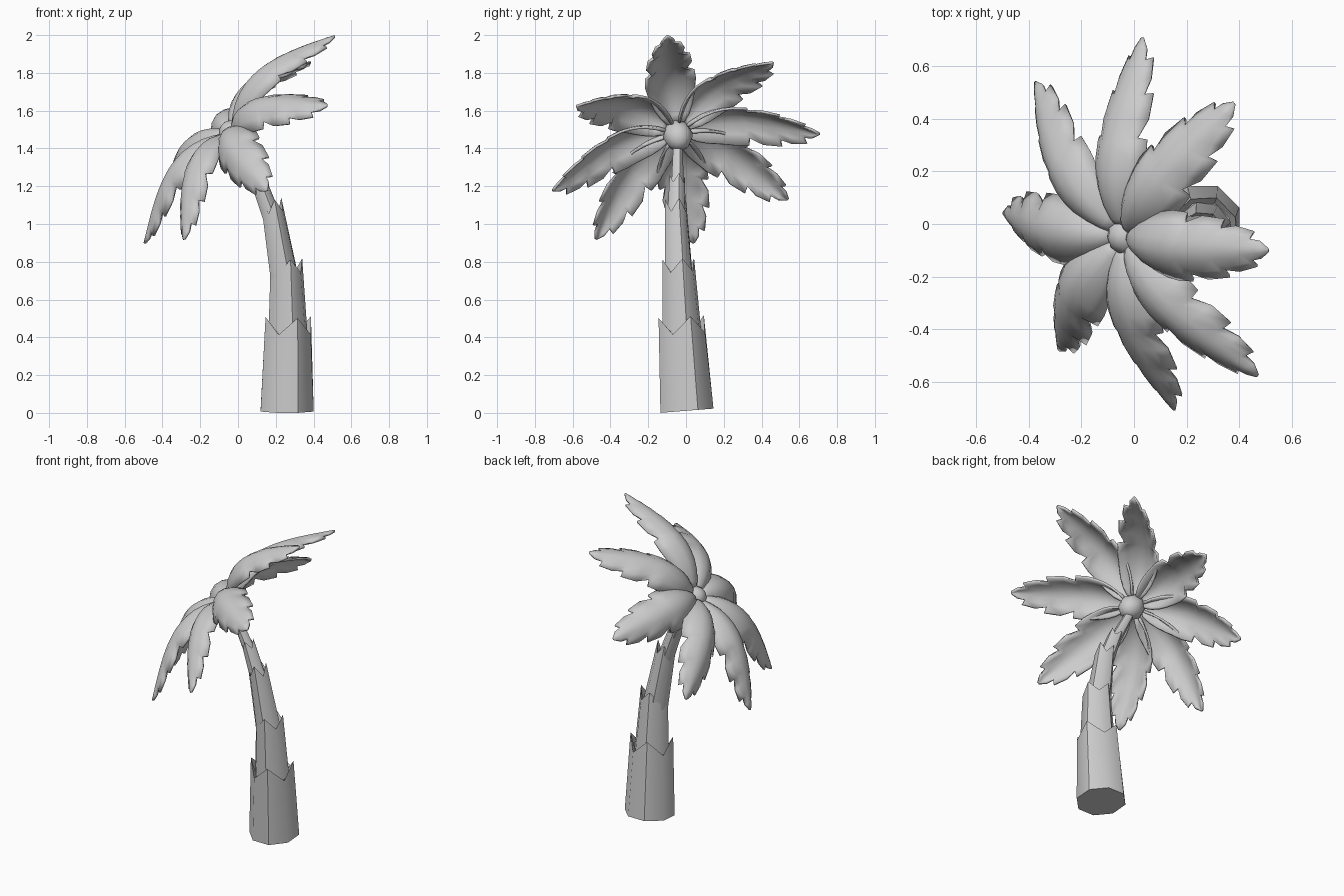
import bpy, bmesh, math
from mathutils import Vector, Matrix

if "Cube" in bpy.data.objects:
    bpy.data.objects.remove(bpy.data.objects["Cube"])

CROWN = Vector((-0.025, -0.045, 1.475))
AXIS = Vector((-0.73, -0.2, 0.65)).normalized()


def make_object(name, verts, faces, angle):
    mesh = bpy.data.meshes.new(name)
    mesh.from_pydata(verts, [], faces)
    bm = bmesh.new()
    bm.from_mesh(mesh)
    bmesh.ops.recalc_face_normals(bm, faces=bm.faces)
    bm.to_mesh(mesh)
    bm.free()
    obj = bpy.data.objects.new(name, mesh)
    bpy.context.collection.objects.link(obj)
    bpy.ops.object.select_all(action='DESELECT')
    obj.select_set(True)
    bpy.context.view_layer.objects.active = obj
    bpy.ops.object.shade_smooth_by_angle(angle=math.radians(angle))
    return obj


# Trunk: nested eight-sided sleeves, every second corner rises to a spike
def trunk_sleeve(name, c0, r0, c1, r1, spike, turn):
    c0, c1 = Vector(c0), Vector(c1)
    rot = Vector((0, 0, 1)).rotation_difference(c1 - c0)
    verts = []
    for ring in range(3):
        for i in range(8):
            a = math.radians(22.5 + 45 * i + turn)
            p = Vector((math.cos(a), math.sin(a), 0))
            if ring == 0:
                q = c0 + (p * r0 if c0.z < 0.1 else rot @ (p * r0))
                if c0.z < 0.1:
                    q.z = max(0, (q.y + 0.14) * 0.08)
            elif ring == 1:
                q = c1 + rot @ (p * r1 + Vector((0, 0, spike if i % 2 == 0 else 0)))
            else:
                q = c1 + rot @ (p * r1 * 0.82 - Vector((0, 0, 0.01)))
            verts.append(q)
    faces = [list(range(7, -1, -1)), list(range(16, 24))]
    for k in (0, 8):
        for i in range(8):
            j = (i + 1) % 8
            faces.append([k + i, k + j, k + 8 + j, k + 8 + i])
    obj = make_object(name, verts, faces, 55)
    # corners below the spikes stay sharp
    for e in obj.data.edges:
        a, b = sorted(e.vertices)
        if b - a == 8 and a < 8 and a % 2 == 0:
            e.use_edge_sharp = True


sleeves = [
    ((0.26, 0.005, 0), 0.152, (0.265, -0.02, 0.42), 0.13, 0.09, 0),
    ((0.265, -0.02, 0.39), 0.108, (0.258, -0.037, 0.745), 0.086, 0.07, -8),
    ((0.247, -0.037, 0.71), 0.078, (0.187, -0.052, 1.06), 0.058, 0.07, -4),
    ((0.182, -0.05, 1.03), 0.05, (0.115, -0.047, 1.21), 0.042, 0.05, -8),
    ((0.12, -0.045, 1.18), 0.036, (-0.02, -0.042, 1.45), 0.026, 0.0, 0),
]
for n, s in enumerate(sleeves):
    trunk_sleeve(f"trunk_sleeve_{n + 1}", *s)

# Bud in the middle of the crown
bpy.ops.mesh.primitive_uv_sphere_add(segments=8, ring_count=8, radius=1)
bud = bpy.context.object
bud.name = "crown_bud"
bud.data.transform(
    Matrix.Translation(CROWN - AXIS * 0.01)
    @ Vector((0, 0, 1)).rotation_difference(AXIS).to_matrix().to_4x4()
    @ Matrix.Diagonal((0.078, 0.078, 0.09, 1)))
bpy.ops.object.shade_smooth_by_angle(angle=math.radians(50))

# Frond outline rows: position on the rib, position at the edge, half width
ROWS = [(0.05, 0.05, 0.05), (0.1, 0.1, 0.08), (0.17, 0.18, 0.105),
        (0.25, 0.27, 0.12), (0.33, 0.36, 0.13), (0.40, 0.45, 0.138),
        (0.46, 0.56, 0.135), (0.50, 0.56, 0.10), (0.58, 0.66, 0.125),
        (0.65, 0.78, 0.115), (0.69, 0.765, 0.082), (0.76, 0.84, 0.09),
        (0.81, 0.93, 0.07), (0.85, 0.91, 0.043), (0.93, 0.96, 0.035),
        (1.0, 1.0, 0.008)]


# Frond: arched, cambered leaf with toothed edges from the crown to a tip
def frond(name, tip):
    chord = Vector(tip) - CROWN
    side = AXIS.cross(chord).normalized()

    def rib(t):
        t = max(t, 0.001)
        return CROWN + chord * t + AXIS * 0.155 * math.sin(math.pi * min(t, 1) ** 0.77)

    us = [-1, -0.7, -0.35, 0, 0.35, 0.7, 1]
    verts, faces = [], []
    for tc, te, w in ROWS:
        for u in us:
            t = tc + (te - tc) * abs(u)
            tan = (rib(t + 0.02) - rib(t - 0.02)).normalized()
            up = tan.cross(side).normalized()
            if up.dot(AXIS) < 0:
                up = -up
            drop = w * u * u * (0.85 - 0.45 * t)
            verts.append(rib(t) + side * u * w - up * drop)
    m = len(us)
    for r in range(len(ROWS) - 1):
        for c in range(m - 1):
            a = r * m + c
            faces.append([a, a + 1, a + m + 1, a + m])
    obj = make_object(name, verts, faces, 45)
    # thicken towards the underside
    if sum(p.normal.dot(AXIS) for p in obj.data.polygons) < 0:
        obj.data.flip_normals()
    mod = obj.modifiers.new("thickness", 'SOLIDIFY')
    mod.thickness = 0.014
    mod.offset = -1


tips = [(0.51, -0.10, 2.0), (0.38, 0.46, 1.86), (0.03, 0.71, 1.48),
        (-0.38, 0.54, 1.13), (-0.50, 0.04, 0.90), (-0.29, -0.48, 0.92),
        (0.15, -0.71, 1.18), (0.47, -0.58, 1.63)]
for n, tip in enumerate(tips):
    frond(f"frond_{n + 1}", tip)
